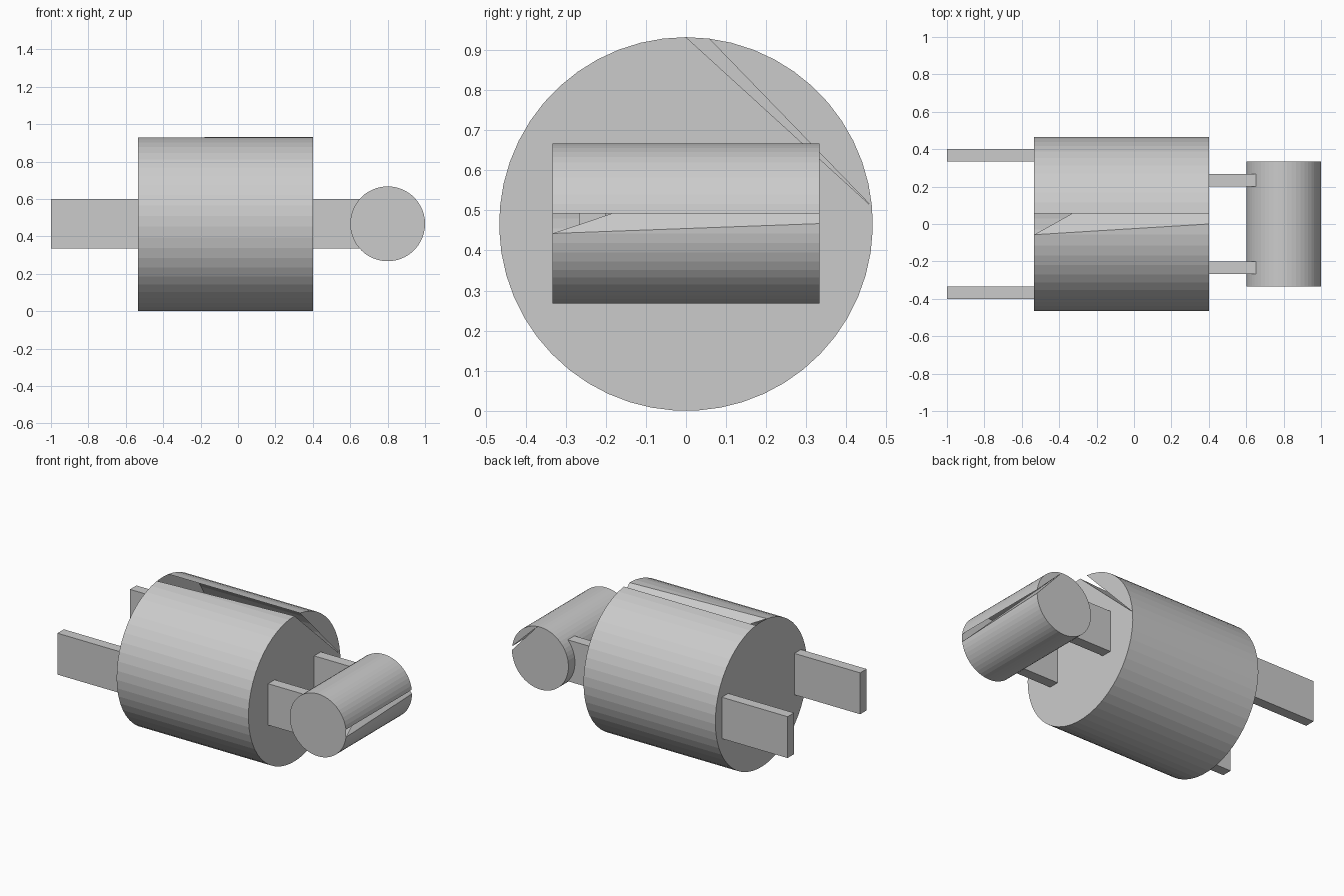
import bpy, bmesh, math
from mathutils import Vector

if "Cube" in bpy.data.objects:
    bpy.data.objects.remove(bpy.data.objects["Cube"])

SIDES = 51
CZ = 0.466


def add_object(name, bm):
    bmesh.ops.recalc_face_normals(bm, faces=bm.faces)
    mesh = bpy.data.meshes.new(name)
    bm.to_mesh(mesh)
    bm.free()
    obj = bpy.data.objects.new(name, mesh)
    bpy.context.collection.objects.link(obj)
    return obj


def slit_cylinder(name, far, near, u, v, radius):
    """Flat-sided cylinder with one open side strip and a sliver missing from the near cap.
    u points to the slit, v is the direction in which the vertices run."""
    bm = bmesh.new()
    far, near, u, v = map(Vector, (far, near, u, v))

    def ring(centre):
        angles = [2 * math.pi * i / SIDES for i in range(SIDES)]
        return [bm.verts.new(centre + radius * (u * math.cos(a) + v * math.sin(a)))
                for a in angles]

    a, b = ring(near), ring(far)
    k, last = 12, SIDES - 1
    # side strips, leaving the slit open
    for i in range(1, last):
        bm.faces.new((a[i], a[i + 1], b[i + 1], b[i]))
    bm.faces.new((a[last], a[0], b[last]))
    # inward flap beneath the slit
    bm.faces.new((a[0], a[k], b[last]))
    # caps
    bm.faces.new(b)
    bm.faces.new(a[1:k + 1])
    bm.faces.new(a[k:] + [a[0]])
    return add_object(name, bm)


def box(name, lo, hi):
    bm = bmesh.new()
    bmesh.ops.create_cube(bm, size=1)
    for vert in bm.verts:
        vert.co = Vector([lo[i] + (vert.co[i] + 0.5) * (hi[i] - lo[i]) for i in range(3)])
    return add_object(name, bm)


# Main drum and cross roller
slit_cylinder("drum", (-0.534, 0, CZ), (0.4, 0, CZ), (0, 0, 1), (0, 1, 0), 0.466)
slit_cylinder("roller", (0.8, -0.333, 0.467), (0.8, 0.333, 0.467), (1, 0, 0), (0, 0, 1), 0.2)

# Paired rear arms and roller brackets
for side, label in ((1, "left"), (-1, "right")):
    for part, x0, x1, y0, y1 in (("rear_arm", -1.0, -0.534, 0.335, 0.4),
                                 ("roller_bracket", 0.4, 0.667, 0.2, 0.267)):
        ya, yb = sorted((side * y0, side * y1))
        box(f"{part}_{label}", (x0, ya, 0.335), (x1, yb, 0.6))
